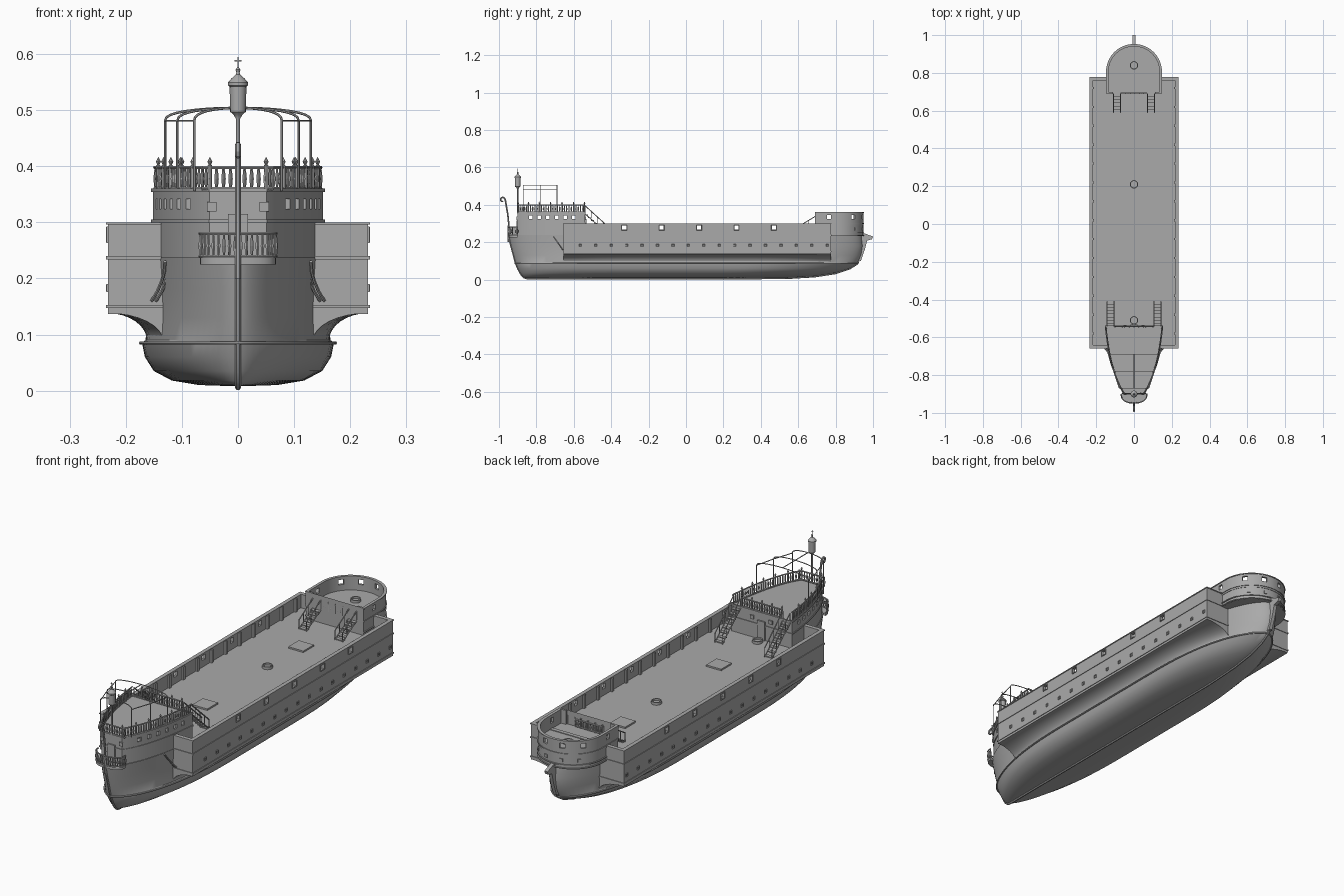
import bpy, bmesh, math
from mathutils import Vector, Matrix

if "Cube" in bpy.data.objects:
    bpy.data.objects.remove(bpy.data.objects["Cube"])

mat = bpy.data.materials.new("plain grey")
mat.diffuse_color = (0.4, 0.4, 0.4, 1)
mat.use_nodes = True
mat.node_tree.nodes["Principled BSDF"].inputs["Base Color"].default_value = mat.diffuse_color


def finish(name, bm):
    bmesh.ops.recalc_face_normals(bm, faces=bm.faces)
    me = bpy.data.meshes.new(name)
    bm.to_mesh(me)
    bm.free()
    me.materials.append(mat)
    ob = bpy.data.objects.new(name, me)
    bpy.context.collection.objects.link(ob)
    return ob


def loft(name, loops, cyclic=False):
    """Skin equal-length closed loops; cap the ends unless cyclic."""
    bm = bmesh.new()
    rows = [[bm.verts.new(p) for p in lp] for lp in loops]
    pairs = list(zip(rows, rows[1:])) + ([(rows[-1], rows[0])] if cyclic else [])
    n = len(rows[0])
    for a, b in pairs:
        for i in range(n):
            bm.faces.new((a[i], a[(i + 1) % n], b[(i + 1) % n], b[i]))
    if not cyclic:
        bm.faces.new(rows[0])
        bm.faces.new(rows[-1])
    return finish(name, bm)


def at(outline, z):
    return [(x, y, z) for x, y in outline]


def prism(name, outline, z0, z1):
    return loft(name, [at(outline, z0), at(outline, z1)])


def ring(name, outer, inner, z0, z1):
    return loft(name, [at(outer, z0), at(outer, z1), at(inner, z1), at(inner, z0)], True)


def boxes(name, items):
    """Items: (centre, size) or (centre, size, angle about z)."""
    bm = bmesh.new()
    for c, s, *a in items:
        m = Matrix.Translation(c) @ Matrix.Rotation(a[0] if a else 0, 4, 'Z') @ Matrix.Diagonal((*s, 1))
        bmesh.ops.create_cube(bm, size=1, matrix=m)
    return finish(name, bm)


def bars(name, paths, r, closed=False, res=1):
    cu = bpy.data.curves.new(name, 'CURVE')
    cu.dimensions, cu.bevel_depth, cu.bevel_resolution = '3D', r, res
    cu.use_fill_caps = True
    for path in paths:
        sp = cu.splines.new('POLY')
        sp.points.add(len(path) - 1)
        for p, co in zip(sp.points, path):
            p.co = (*co, 1)
        sp.use_cyclic_u = closed
    cu.materials.append(mat)
    ob = bpy.data.objects.new(name, cu)
    bpy.context.collection.objects.link(ob)
    bpy.ops.object.select_all(action='DESELECT')
    ob.select_set(True)
    bpy.context.view_layer.objects.active = ob
    bpy.ops.object.convert(target='MESH')


def lathe(name, prof, x, y, n=16):
    loft(name, [[(x + r * math.cos(k * math.tau / n), y + r * math.sin(k * math.tau / n), z)
                 for k in range(n)] for r, z in prof])


def cut(ob, items):
    c = boxes("port_cutter", items)
    c.hide_render = True
    md = ob.modifiers.new("ports", 'BOOLEAN')
    md.operation, md.solver, md.object = 'DIFFERENCE', 'EXACT', c
    bpy.context.view_layer.objects.active = ob
    bpy.ops.object.modifier_apply(modifier=md.name)
    bpy.data.objects.remove(c)


def shape(y, ys, yb):
    u = min(1, max((ys + .64 - y) / .64, (y - yb + .6) / .6, 0))
    return (1 - u ** 2.5) ** .6


def waterline(ys, yb, b, n=56):
    yy = [ys + (yb - ys) * (.5 - .5 * math.cos(math.pi * i / n)) for i in range(n + 1)]
    right = [(b * shape(y, ys, yb), y) for y in yy]
    return right + [(-x, y) for x, y in right[-2:0:-1]]


def rect(x, y0, y1):
    return [(x, y0), (x, y1), (-x, y1), (-x, y0)]


def frame(x, y, z, s):
    return [(x, y + a * s, z + b * s) for a, b in ((-1, -1), (1, -1), (1, 1), (-1, 1))]


# hull: height, stern end, bow end, half breadth
LEVELS = [(.008, -.86, .50, .01), (.010, -.865, .56, .07), (.018, -.875, .69, .118), (.035, -.887, .80, .15),
          (.06, -.9, .875, .166), (.085, -.91, .915, .171), (.09, -.912, .918, .165), (.13, -.922, .937, .16),
          (.18, -.936, .945, .158), (.237, -.948, .938, .16)]
loft("hull", [at(waterline(*l[1:]), l[0]) for l in LEVELS])
bars("hull_rub_rail", [at(waterline(-.914, .919, .173), .085)], .0035, True)

# keel, stem and beak
bars("keel", [[(0, -.95, .235)] + [(0, ys, z) for z, ys, *_ in LEVELS[-2:0:-1]] + [(0, -.85, .005)]
              + [(0, yb, z - .002) for z, _, yb, _ in LEVELS]], .005)
beak = [(.9, .25), (.94, .252), (1.0, .23), (.995, .216), (.968, .208), (.956, .16), (.935, .1), (.9, .09)]
loft("beak", [[(x, y, z) for y, z in beak] for x in (-.008, .008)])

# overhanging side box with deck and bulwark
Y0, Y1, DK = -.655, .775, .237
prism("main_deck_box", rect(.232, Y0, Y1), .137, DK)
bulwark = ring("bulwark", rect(.232, Y0, Y1), rect(.22, Y0 + .012, Y1 - .012), DK, .298)
ports = [-.33, -.13, .07, .27, .47]
cut(bulwark, [((0, y, .278), (.6, .022, .022)) for y in ports])
bars("gunport_frames", [frame(s * .233, y, .278, .013) for y in ports for s in (-1, 1)], .0025, True)
bars("oar_port_frames", [frame(s * .233, -.565 + i * .0825, .183, .006) for i in range(17) for s in (-1, 1)], .002, True)
for z in (DK, .15):
    ring("box_moulding", rect(.235, Y0 - .003, Y1 + .003), rect(.23, Y0 + .002, Y1 - .002), z - .003, z + .003)
ring("bulwark_cap", rect(.235, Y0 - .003, Y1 + .003), rect(.217, Y0 + .015, Y1 - .015), .296, .3)
boxes("bulwark_ribs", [((s * .216, Y0 + .075 + i * .1, .266), (.01, .012, .06)) for i in range(14) for s in (-1, 1)])

# curved flare under the overhang
for s in (-1, 1):
    loops = []
    for i in range(25):
        y = Y0 + (Y1 - Y0) * i / 24
        b = .162 * shape(y, -.912, .92)
        arc = [(b + (.232 - b) * (1 - math.cos(a)), .088 + .05 * math.sin(a))
               for a in [k * math.pi / 16 for k in range(9)]]
        loops.append([(s * x, y, z) for x, z in [(b - .03, .138), (b - .03, .088)] + arc])
    loft("overhang_flare", loops)
bars("end_braces", [[(s * (.122 + d + .024 * t * t), -.66 - .05 * (1 - t), .23 - .07 * t) for t in (0, .25, .5, .75, 1)]
                    for s in (-1, 1) for d in (0, .008)], .003)

# deck hatches and mast partners
boxes("hatches", [((0, y, DK + .002), (.075, .075, .01)) for y in (-.235, .45)])
for y, z in ((.84, .297), (.21, DK), (-.51, DK)):
    lathe("mast_step", [(.022, z - .005), (.022, z + .012), (.017, z + .012), (.017, z + .004)], 0, y, 20)


# stern castle
def castle(inset):
    yy = [-.9 + inset + (.36 - 2 * inset) * i / 24 for i in range(25)]
    right = [(.16 * shape(y, -.94, .94) - inset, y) for y in yy]
    return right + [(-x, y) for x, y in right[::-1]]


walls = ring("stern_castle_walls", castle(0), castle(.008), .23, .356)
cut(walls, [((0, y, .333), (.5, .018, .018)) for y in (-.83, -.785, -.74, -.692, -.645, -.6)])
prism("stern_castle_deck", castle(.004), .346, .356)
for z in (.302, .357):
    ring("castle_moulding", castle(-.003), castle(.004), z - .003, z + .003)
boxes("castle_door", [((0, -.537, .28), (.036, .008, .085)), ((0, -.902, .27), (.036, .008, .09))])
boxes("castle_windows", [((s * .047, y, .328), (.017, .006, .017)) for s in (-1, 1) for y in (-.902, -.538)])

# castle balustrade and stern balcony
def balustrade(name, path, z0, z1, step, post_every=0, top=0):
    pts, left = [], 0
    for a, b in zip(path, path[1:]):
        a, b = Vector(a), Vector(b)
        L = (b - a).length
        while left < L:
            pts.append(a.lerp(b, left / L))
            left += step
        left -= L
    m = (z0 + z1) / 2
    bm = bmesh.new()
    for p in pts:
        for za, zb, ra, rb in ((z0, m, .0015, .0038), (m, z1, .0038, .0015)):
            bmesh.ops.create_cone(bm, segments=6, radius1=ra, radius2=rb, depth=zb - za,
                                  matrix=Matrix.Translation((p.x, p.y, (za + zb) / 2)))
    finish(name + "_balusters", bm)
    bars(name + "_rails", [[(x, y, z) for x, y in path] for z in (z0 + .003, z1)], .003)
    if post_every:
        for p in pts[::post_every]:
            lathe(name + "_post", [(.004, z0), (.004, z1 + .003), (.002, z1 + .005), (.0045, z1 + .01), (.0005, top)],
                  p.x, p.y, 8)


loop = castle(.003)
balustrade("castle", loop[:25] + [(.145, -.543)], .357, .398, .0125, 5, .416)
balustrade("castle_port", [(-x, y) for x, y in loop[:25]], .357, .398, .0125, 5, .416)
balustrade("castle_front", [(-.1, -.543), (.1, -.543)], .357, .398, .0125, 4, .416)
balustrade("castle_stern", [(-.064, -.897), (.064, -.897)], .357, .398, .0125)
balcony = [(.068 * math.cos(a), -.9 - .048 * math.sin(a) ** .7) for a in [max(0, math.pi * k / 16) for k in range(16)]]
balcony += [(-.068, -.9)]
prism("balcony_floor", balcony, .225, .236)
balustrade("balcony", balcony, .236, .28, .01)

# canopy hoops over the stern
hoops = [(-.87, .078), (-.78, .108), (-.69, .13)]
bars("canopy_hoops", [[(w, y, .356)] + [(w * math.cos(a), y, .481 + .023 * math.sin(a) ** .8)
     for a in [math.pi * k / 16 for k in range(16)]] + [(-w, y, .481), (-w, y, .356)] for y, w in hoops], .0022)
bars("canopy_stringers", [[(s * w, y, .481 + .023 * (s == 0)) for y, w in hoops] for s in (-1, 0, 1)], .002)

# stern post scroll
scroll = [(0, -.982 + (.016 - .0013 * k) * math.cos(k * .6), .425 + (.018 - .0014 * k) * math.sin(k * .6)) for k in range(10)]
bars("stern_scroll", [[(0, -.949, .2), (0, -.951, .25), (0, -.948, .3), (0, -.953, .35), (0, -.961, .395)] + scroll], .005)

# lantern
lathe("lantern", [(.004, .356), (.004, .485), (.008, .492), (.014, .497), (.015, .542), (.018, .544), (.018, .549),
                  (.012, .556), (.004, .563), (.003, .568), (.0045, .572), (.001, .577), (.001, .595)], 0, -.9)
boxes("lantern_cross", [((0, -.9, .588), (.012, .002, .002))])


# forecastle
def bow(r):
    arc = [(r * math.cos(a), .805 + r * math.sin(a)) for a in [math.pi * k / 32 for k in range(33)]]
    return [(r, .69)] + arc + [(-r, .69)]


prism("forecastle_base", bow(.143), .232, .297)
fore = ring("forecastle_wall", bow(.145), bow(.135)[:], .29, .36)
holes = [((0, .765, .335), (.5, .022, .022))]
holes += [((.14 * math.cos(a), .805 + .14 * math.sin(a), .335), (.06, .022, .022), a)
          for a in [math.radians(d) for d in (38, 142, 73, 107)]]
cut(fore, holes)
boxes("forecastle_lower_ports", [((.143 * math.cos(a), .805 + .143 * math.sin(a), .27), (.008, .014, .014), a)
                                 for a in [math.radians(d) for d in (45, 75, 105, 135)]])
for z in (.235, .25, .3, .358):
    ring("forecastle_moulding", bow(.148), bow(.137), z - .002, z + .002)
boxes("forecastle_returns", [((s * .128, .694, .328), (.033, .009, .064)) for s in (-1, 1)])
balustrade("forecastle_rail", [(-.068, .693), (.068, .693)], .297, .33, .012, 3, .342)


# stairs with handrails
def stairs(name, xc, w, ytop, ybot, ztop, n):
    dy, dz = (ybot - ytop) / n, (ztop - DK) / n
    boxes(name + "_treads", [((xc, ytop + dy * (i + .5), ztop - dz * (i + .7)), (w, abs(dy), .004)) for i in range(n)])
    slopes, posts = [], []
    for s in (-1, 1):
        x = xc + s * w / 2
        for h in (-.004, .04):
            slopes.append([(x, ytop, ztop + h), (x, ybot, DK + max(h, 0))])
        posts += [[(x, ytop + dy * i, ztop - dz * i), (x, ytop + dy * i, ztop - dz * i + .04)] for i in range(0, n + 1, 2)]
    bars(name + "_rails", slopes, .0028)
    bars(name + "_posts", posts, .0018)


for s in (-1, 1):
    stairs("stern_stairs", s * .124, .036, -.54, -.41, .355, 8)
    stairs("bow_stairs", s * .09, .038, .69, .59, .297, 6)

# smooth rounded surfaces, keep edges crisp
bpy.ops.object.select_all(action='SELECT')
bpy.context.view_layer.objects.active = bpy.data.objects["hull"]
bpy.ops.object.shade_smooth_by_angle()
